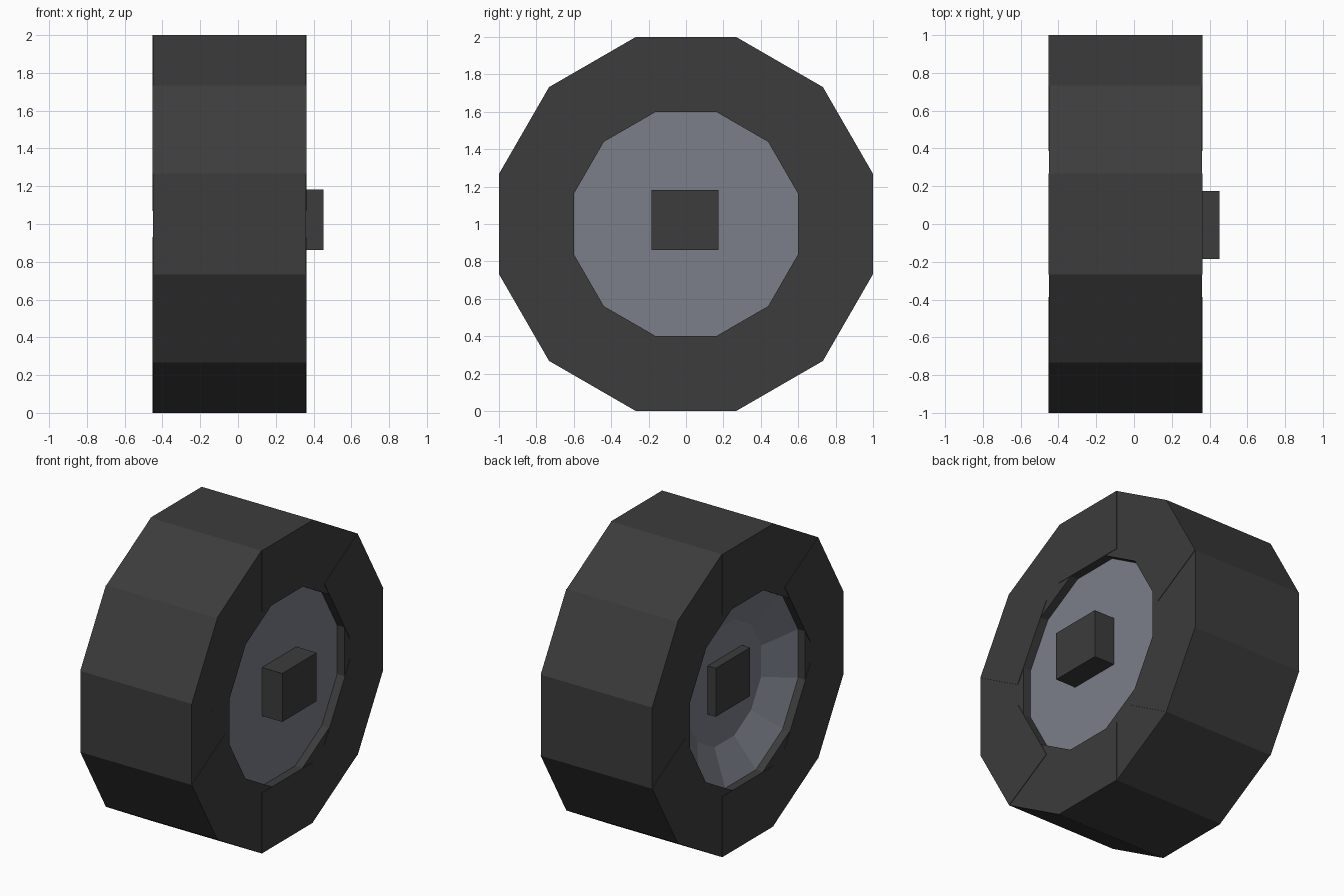
import bpy, bmesh, math
from mathutils import Matrix

if "Cube" in bpy.data.objects:
    bpy.data.objects.remove(bpy.data.objects["Cube"])

SIDES = 12
STEP = 2 * math.pi / SIDES
AXIS_Z = 1.0


def material(name, rgb):
    m = bpy.data.materials.new(name)
    m.diffuse_color = (*rgb, 1)
    m.use_nodes = True
    m.node_tree.nodes["Principled BSDF"].inputs["Base Color"].default_value = m.diffuse_color
    return m


rubber = material("dark rubber", (0.045, 0.045, 0.045))
metal = material("grey metal", (0.198, 0.212, 0.254))


def finish(name, bm, mat):
    bmesh.ops.recalc_face_normals(bm, faces=bm.faces[:])
    mesh = bpy.data.meshes.new(name)
    bm.to_mesh(mesh)
    bm.free()
    mesh.materials.append(mat)
    obj = bpy.data.objects.new(name, mesh)
    bpy.context.collection.objects.link(obj)
    return obj


def add_box(bm, lo, hi, turn=Matrix()):
    size = [b - a for a, b in zip(lo, hi)]
    mid = [(a + b) / 2 for a, b in zip(lo, hi)]
    m = turn @ Matrix.Translation(mid) @ Matrix.Diagonal((*size, 1))
    bmesh.ops.create_cube(bm, size=1, matrix=m)


# tyre: twelve overlapping tread blocks, alternately stepped a hair in width
bm = bmesh.new()
half = math.tan(STEP / 2)
for i in range(SIDES):
    inset = 0.003 * (i % 2)
    turn = Matrix.Translation((0, 0, AXIS_Z)) @ Matrix.Rotation(i * STEP, 4, 'X')
    add_box(bm, (-0.453 + inset, -half, 0.6), (0.362 - inset, half, 1.0), turn)
finish("tyre", bm, rubber)

# hub: flat plate on the right, shallow dish on the left (x, flat radius)
bm = bmesh.new()
rings = []
for x, flat in [(0.305, 0.602), (-0.40, 0.602), (-0.28, 0.384)]:
    r = flat / math.cos(STEP / 2)
    rings.append([bm.verts.new((x, r * math.cos((i + 0.5) * STEP),
                                AXIS_Z + r * math.sin((i + 0.5) * STEP)))
                  for i in range(SIDES)])
for a, b in zip(rings, rings[1:]):
    for i in range(SIDES):
        j = (i + 1) % SIDES
        bm.faces.new((a[i], a[j], b[j], b[i]))
bm.faces.new(rings[0])
bm.faces.new(rings[-1])
finish("hub", bm, metal)

# square axle passing through the hub
bm = bmesh.new()
add_box(bm, (-0.34, -0.185, 0.862), (0.453, 0.175, 1.182))
finish("axle", bm, rubber)
